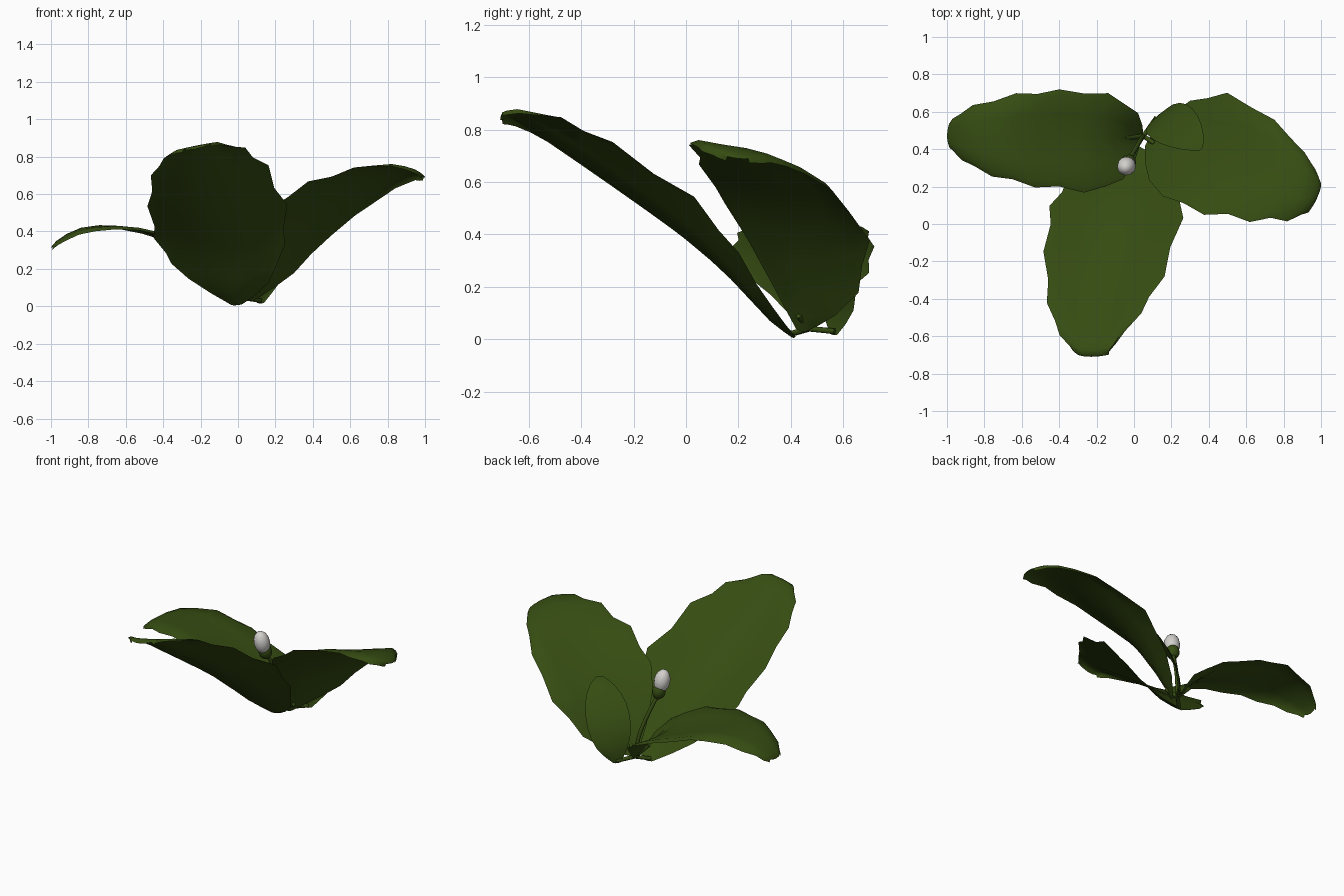
import bpy, bmesh, math
from mathutils import Vector

if "Cube" in bpy.data.objects:
    bpy.data.objects.remove(bpy.data.objects["Cube"])


def make_material(name, colour):
    mat = bpy.data.materials.new(name)
    mat.use_nodes = True
    mat.diffuse_color = (*colour, 1)
    mat.node_tree.nodes["Principled BSDF"].inputs["Base Color"].default_value = (*colour, 1)
    return mat


GREEN = make_material("leaf green", (.036, .072, .006))
WHITE = make_material("bud white", (.65, .63, .61))


def finish(obj, material, angle=60):
    obj.data.materials.append(material)
    bpy.ops.object.select_all(action='DESELECT')
    obj.select_set(True)
    bpy.context.view_layer.objects.active = obj
    bpy.ops.object.shade_smooth_by_angle(angle=math.radians(angle))
    return obj


def add_mesh(name, bm, material):
    mesh = bpy.data.meshes.new(name)
    bm.to_mesh(mesh)
    bm.free()
    obj = bpy.data.objects.new(name, mesh)
    bpy.context.collection.objects.link(obj)
    return finish(obj, material)


def spline(points, t):
    """Smooth curve through the points, t counted in points."""
    i = min(int(t), len(points) - 2)
    f = t - i
    a, b, c, d = (points[max(0, min(len(points) - 1, i + k))] for k in (-1, 0, 1, 2))
    return (b * 2 + (c - a) * f + (a * 2 - b * 5 + c * 4 - d) * f ** 2
            + (b * 3 - a - c * 3 + d) * f ** 3) / 2


ACROSS = (-1, -.88, -.5, 0, .5, .88, 1)


def leaf(name, stations, lobes=.04, curl=.018, steps=2):
    """Loft of (one edge, midrib, other edge) stations with lobed, down-curled margins."""
    rails = [[Vector(s[k]) for s in stations] for k in range(3)]
    rows = (len(stations) - 1) * steps
    bm = bmesh.new()
    grid = []
    for r in range(rows + 1):
        left, mid, right = (spline(rail, r / steps) for rail in rails)
        taper = min(1, r / 4)
        row = []
        for u in ACROSS:
            edge = abs(u) > .8
            wave = lobes * taper * (1 if (r + (u > 0)) % 2 else -1) if edge else 0
            v = u * (1 + wave)
            p = mid + (right - left) * (v / 2) + (left + right - mid * 2) * (v * v / 2)
            if abs(u) == 1:
                p.z -= curl * taper
            row.append(bm.verts.new(p))
        grid.append(row)
    for a, b in zip(grid, grid[1:]):
        for i in range(len(ACROSS) - 1):
            bm.faces.new((a[i], a[i + 1], b[i + 1], b[i]))
    bmesh.ops.remove_doubles(bm, verts=bm.verts, dist=.0005)
    bmesh.ops.recalc_face_normals(bm, faces=bm.faces)
    return add_mesh(name, bm, GREEN)


def stalk(name, points, radius):
    """Thin round stem along a path."""
    curve = bpy.data.curves.new(name, 'CURVE')
    curve.dimensions = '3D'
    curve.bevel_depth = radius
    curve.bevel_resolution = 1
    curve.use_fill_caps = True
    path = curve.splines.new('POLY')
    count = 4 * (len(points) - 1)
    path.points.add(count)
    vectors = [Vector(p) for p in points]
    for i, p in enumerate(path.points):
        p.co = (*spline(vectors, i / 4), 1)
    obj = bpy.data.objects.new(name, curve)
    bpy.context.collection.objects.link(obj)
    curve.materials.append(GREEN)
    return obj


def ovoid(name, centre, size, axis, material):
    bm = bmesh.new()
    bmesh.ops.create_uvsphere(bm, u_segments=12, v_segments=8, radius=1)
    for v in bm.verts:
        v.co = Vector((v.co.x * size[0], v.co.y * size[0], v.co.z * size[1]))
    obj = add_mesh(name, bm, material)
    obj.rotation_euler = Vector(axis).to_track_quat('Z', 'Y').to_euler()
    obj.location = centre
    return obj


# Front leaf, rising toward the front
leaf("front_leaf", [
    ((-.04, .4, .01), (-.02, .41, .005), (.02, .42, .01)),
    ((-.27, .3, .16), (-.03, .32, .07), (.16, .33, .13)),
    ((-.4, .17, .31), (-.06, .17, .23), (.24, .2, .34)),
    ((-.46, 0, .45), (-.1, 0, .38), (.25, .03, .55)),
    ((-.47, -.3, .64), (-.17, -.28, .59), (.15, -.28, .76)),
    ((-.43, -.52, .77), (-.2, -.52, .76), (.03, -.48, .86)),
    ((-.35, -.65, .83), (-.22, -.67, .86), (-.1, -.64, .88)),
    ((-.3, -.7, .84), (-.23, -.71, .84), (-.14, -.7, .87))])

# Right leaf, low and arched
leaf("right_leaf", [
    ((.03, .46, .03), (.04, .47, .03), (.05, .48, .03)),
    ((.0, .32, .18), (-.04, .46, .14), (.02, .59, .16)),
    ((-.15, .19, .31), (-.18, .45, .27), (-.14, .69, .27)),
    ((-.4, .19, .4), (-.4, .46, .36), (-.4, .71, .37)),
    ((-.65, .23, .43), (-.63, .46, .43), (-.63, .69, .43)),
    ((-.85, .3, .4), (-.84, .47, .42), (-.86, .63, .4)),
    ((-.97, .39, .34), (-.97, .48, .35), (-.97, .56, .34)),
    ((-.99, .42, .32), (-1, .47, .31), (-.99, .53, .32))])

# Left leaf, broad and tilted with its front margin raised
leaf("left_leaf", [
    ((.06, .42, .04), (.07, .44, .03), (.08, .46, .03)),
    ((.08, .23, .4), (.13, .42, .14), (.18, .57, .1)),
    ((.26, .1, .61), (.3, .4, .36), (.3, .65, .2)),
    ((.5, .04, .72), (.52, .38, .53), (.5, .69, .4)),
    ((.73, .02, .77), (.74, .32, .67), (.75, .55, .59)),
    ((.89, .04, .75), (.9, .23, .73), (.91, .38, .68)),
    ((.96, .1, .72), (.98, .2, .71), (.97, .29, .69)),
    ((.98, .15, .7), (1, .2, .69), (.99, .24, .69))])

# Small young leaf at the back
leaf("small_back_leaf", [
    ((.1, .55, .02), (.12, .57, .015), (.14, .58, .02)),
    ((.07, .52, .11), (.14, .59, .11), (.21, .64, .11)),
    ((.07, .48, .23), (.18, .57, .24), (.28, .64, .23)),
    ((.14, .43, .36), (.25, .51, .37), (.34, .58, .36)),
    ((.25, .4, .44), (.32, .44, .45), (.37, .49, .44)),
    ((.34, .39, .47), (.36, .4, .47), (.37, .42, .47))], lobes=0, curl=0)

# Leaf stalks meeting at the crown
crown = (.05, .47, .04)
for name, end in (("front", (-.02, .4, .02)), ("left", (.11, .43, .09)),
                  ("right", (-.05, .46, .14)), ("small_back", (.12, .57, .03))):
    stalk(name + "_leaf_stalk", [crown, end], .012)

# Flower stem, calyx and bud
stalk("flower_stem", [crown, (.03, .44, .2), (-.01, .37, .36), (-.03, .33, .43)], .012)
lean = (-.1, -.15, .8)
ovoid("calyx", (-.03, .33, .445), (.042, .05), lean, GREEN)
ovoid("flower_bud", (-.04, .31, .51), (.05, .075), lean, WHITE)
